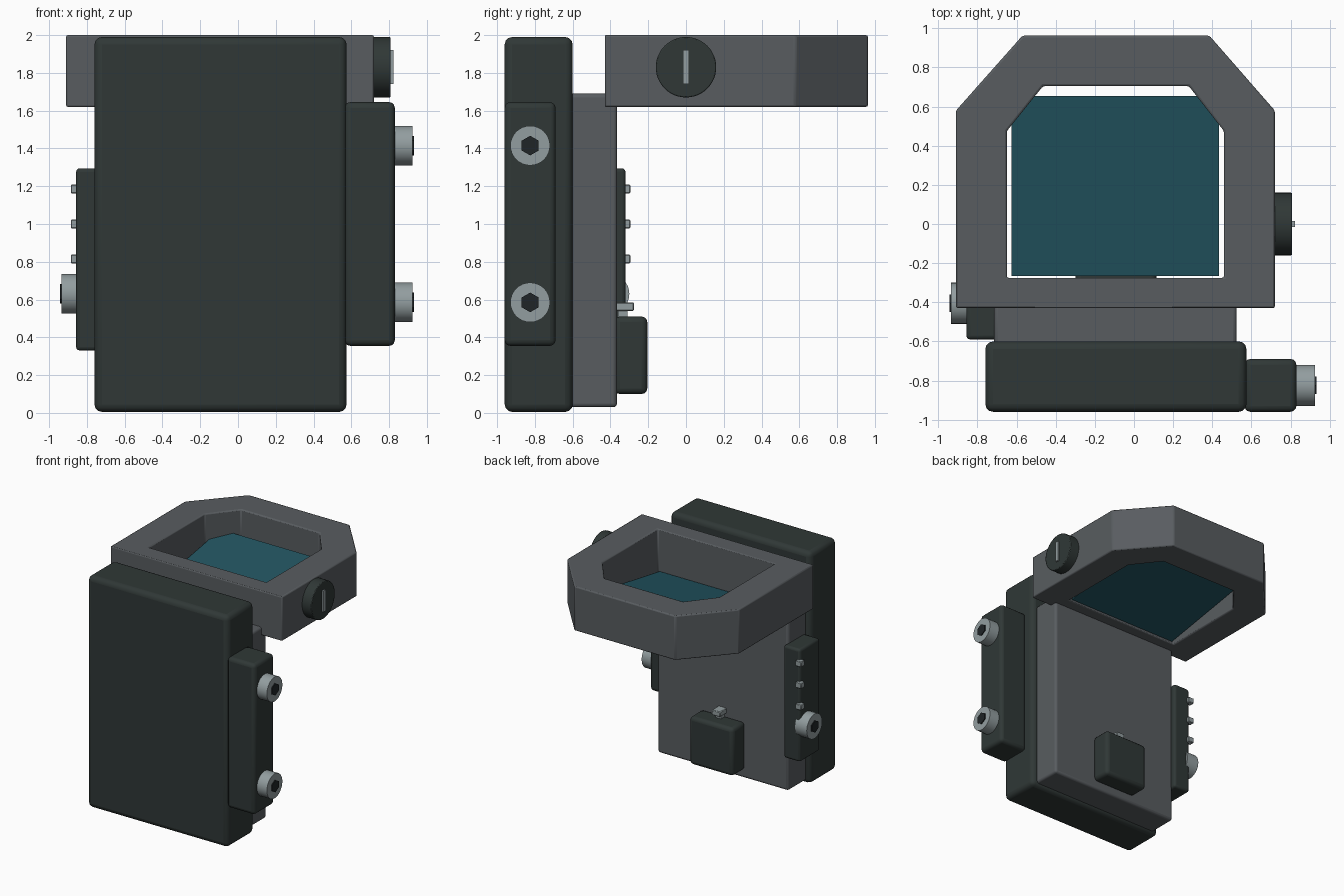
import bpy, bmesh, math
from mathutils import Matrix

if "Cube" in bpy.data.objects:
    bpy.data.objects.remove(bpy.data.objects["Cube"])


def material(name, rgb):
    m = bpy.data.materials.new(name)
    m.diffuse_color = (*rgb, 1)
    m.use_nodes = True
    m.node_tree.nodes["Principled BSDF"].inputs["Base Color"].default_value = m.diffuse_color
    return m


DARK = material("dark green grey", (0.029, 0.039, 0.037))
GREY = material("mid grey", (0.098, 0.108, 0.117))
TEAL = material("teal glass", (0.016, 0.089, 0.118))
STEEL = material("light steel", (0.29, 0.34, 0.35))
BLACK = material("socket black", (0.014, 0.018, 0.02))


def finish(name, bm, mat, bevel=0, segments=3):
    bmesh.ops.recalc_face_normals(bm, faces=bm.faces)
    me = bpy.data.meshes.new(name)
    bm.to_mesh(me)
    bm.free()
    me.materials.append(mat)
    ob = bpy.data.objects.new(name, me)
    bpy.context.collection.objects.link(ob)
    if bevel:
        mod = ob.modifiers.new("Bevel", 'BEVEL')
        mod.width = bevel
        mod.segments = segments
        mod.limit_method = 'ANGLE'
        mod.angle_limit = math.radians(30)
    bpy.context.view_layer.objects.active = ob
    ob.select_set(True)
    bpy.ops.object.shade_smooth_by_angle(angle=math.radians(32))
    ob.select_set(False)
    return ob


def box(name, x, y, z, mat, bevel=0, segments=3):
    bm = bmesh.new()
    bmesh.ops.create_cube(bm, size=1)
    for v in bm.verts:
        v.co = [r[0] + (r[1] - r[0]) * (c + 0.5) for r, c in zip((x, y, z), v.co)]
    return finish(name, bm, mat, bevel, segments)


def rod_x(name, x0, x1, y, z, r, sides, mat, bevel=0):
    # Cylinder lying along x
    bm = bmesh.new()
    place = Matrix.Translation(((x0 + x1) / 2, y, z)) @ Matrix.Rotation(math.pi / 2, 4, 'Y') \
        @ Matrix.Rotation(math.pi / 2, 4, 'Z')
    bmesh.ops.create_cone(bm, cap_ends=True, segments=sides, radius1=r, radius2=r,
                          depth=abs(x1 - x0), matrix=place)
    return finish(name, bm, mat, bevel, 2)


def bolt(name, x0, side, y, z):
    rod_x(name, x0 - side * 0.02, x0 + side * 0.095, y, z, 0.105, 32, STEEL)
    rod_x(name + "_socket", x0 + side * 0.08, x0 + side * 0.103, y, z, 0.052, 6, BLACK)


# Upright housing
box("main_housing", (-0.76, 0.575), (-0.96, -0.60), (0.005, 1.99), DARK, 0.04)
box("back_plate", (-0.715, 0.525), (-0.62, -0.365), (0.03, 1.69), GREY, 0.02)

# Side clamp with two bolts
box("side_clamp", (0.565, 0.83), (-0.96, -0.69), (0.355, 1.645), DARK, 0.03)
for i, z in enumerate((1.415, 0.585)):
    bolt(f"clamp_bolt_{i + 1}", 0.83, 1, -0.825, z)

# Left control strip with pins on its corner and one bolt
box("control_strip", (-0.857, -0.70), (-0.59, -0.32), (0.33, 1.295), DARK, 0.02)
for i, z in enumerate((0.815, 1.0, 1.185)):
    box(f"strip_pin_{i + 1}", (-0.885, -0.83), (-0.345, -0.295), (z - 0.023, z + 0.023),
        STEEL, 0.004, 1)
bolt("strip_bolt", -0.84, -1, -0.405, 0.63)

# Small rear switch box and lever
box("switch_box", (-0.30, 0.115), (-0.38, -0.205), (0.10, 0.51), DARK, 0.03)
box("switch_lever", (-0.13, -0.05), (-0.38, -0.275), (0.54, 0.585), STEEL, 0.006, 1)
box("switch_stem", (-0.115, -0.065), (-0.36, -0.31), (0.49, 0.55), STEEL)

# Chamfered window frame
outer = [(-0.91, -0.43), (0.72, -0.43), (0.72, 0.58), (0.385, 0.963), (-0.57, 0.963), (-0.91, 0.58)]
inner = [(-0.65, -0.275), (0.46, -0.275), (0.46, 0.475), (0.28, 0.705), (-0.465, 0.705), (-0.65, 0.475)]
bm = bmesh.new()
loops = [[bm.verts.new((x, y, z)) for x, y in pts]
         for pts, z in ((outer, 1.62), (outer, 2.0), (inner, 2.0), (inner, 1.62))]
for a, b in zip(loops, loops[1:] + loops[:1]):
    for i in range(6):
        j = (i + 1) % 6
        bm.faces.new((a[i], a[j], b[j], b[i]))
finish("window_frame", bm, GREY, 0.01, 2)

# Tilted glass pane, lower at the front
pane = box("glass_pane", (-0.625, 0.435), (-0.265, 0.655), (1.635, 1.645), TEAL)
for v in pane.data.vertices:
    v.co.z += (v.co.y + 0.265) / 0.92 * 0.16

# Adjusting knob with slot
rod_x("knob", 0.70, 0.808, 0.0, 1.83, 0.16, 48, DARK, 0.006)
box("knob_slot", (0.79, 0.822), (-0.015, 0.015), (1.74, 1.92), STEEL)
